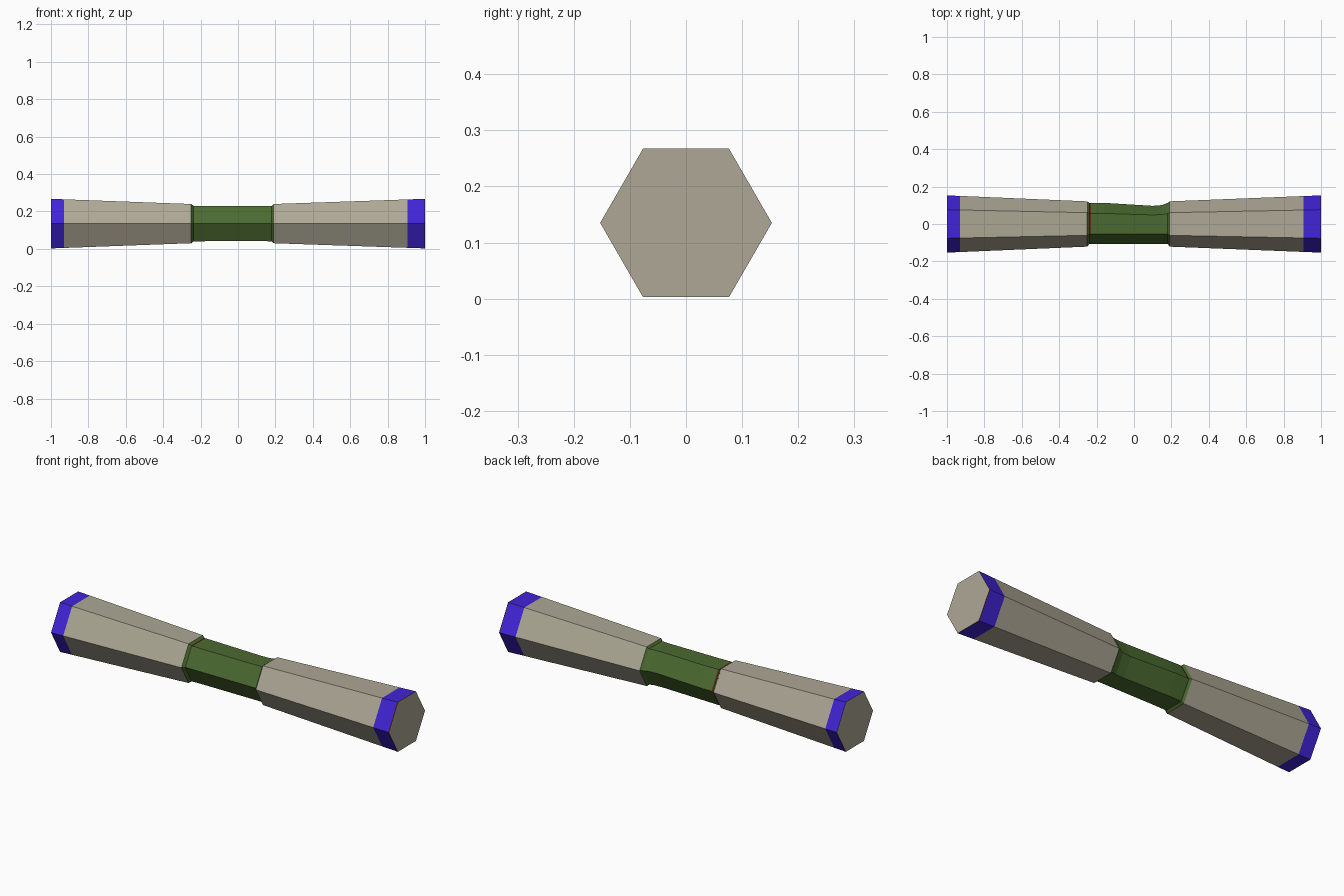
import bpy, bmesh, math

if "Cube" in bpy.data.objects:
    bpy.data.objects.remove(bpy.data.objects["Cube"])

CZ = 0.135  # height of the long axis


def material(name, rgb):
    m = bpy.data.materials.new(name)
    m.diffuse_color = (*rgb, 1)
    m.use_nodes = True
    m.node_tree.nodes["Principled BSDF"].inputs["Base Color"].default_value = m.diffuse_color
    return m


BEIGE = material("warm grey", (0.42, 0.39, 0.30))
BLUE = material("blue", (0.053, 0.017, 0.68))
GREEN = material("grip green", (0.07, 0.144, 0.03))
RED = material("dark red", (0.13, 0.02, 0.012))


def hex_loft(name, stations, mats, rule, cap_start=False, cap_end=False):
    """Loft hexagons along x; station = (x, half height, front reach, back reach)."""
    bm = bmesh.new()
    rings = []
    for x, h, front, back in stations:
        ring = []
        for k in range(6):
            a = math.radians(60 * k)
            reach = back if math.cos(a) > 0 else front
            z = h * math.sin(a) / math.sin(math.pi / 3)
            ring.append(bm.verts.new((x, reach * math.cos(a), CZ + z)))
        rings.append(ring)
    for s, (r0, r1) in enumerate(zip(rings, rings[1:])):
        mid = (stations[s][0] + stations[s + 1][0]) / 2
        for k in range(6):
            n = (k + 1) % 6
            f = bm.faces.new((r0[k], r0[n], r1[n], r1[k]))
            f.material_index = rule(mid, k)
    if cap_start:
        bm.faces.new(rings[0][::-1])
    if cap_end:
        bm.faces.new(rings[-1])
    me = bpy.data.meshes.new(name)
    bm.to_mesh(me)
    bm.free()
    for m in mats:
        me.materials.append(m)
    ob = bpy.data.objects.new(name, me)
    bpy.context.collection.objects.link(ob)
    return ob


def flared(xs):
    """Regular hexagon stations for the tapered ends."""
    out = []
    for x, inner in xs:
        r = 0.121 + (0.153 - 0.121) * (abs(x) - inner) / (1 - inner)
        out.append((x, r * math.sin(math.pi / 3), r, r))
    return out


# tapered ends with blue tip bands
hex_loft("left_end", flared([(x, 0.25) for x in (-1, -0.93, -0.25)]),
         [BEIGE, BLUE], lambda x, k: 1 if x < -0.93 else 0, cap_start=True)
hex_loft("right_end", flared([(x, 0.19) for x in (0.19, 0.905, 0.996, 1)]),
         [BEIGE, BLUE, RED],
         lambda x, k: 2 if x > 0.996 else (1 if x > 0.905 else 0), cap_end=True)

# grip with stepped collars and a shallow hollow on the back edge
grip = [
    (-0.25, 0.105, 0.121, 0.121),
    (-0.238, 0.095, 0.106, 0.112),
    (-0.230, 0.095, 0.106, 0.113),
    (-0.16, 0.094, 0.106, 0.113),
    (0.10, 0.094, 0.106, 0.097),
    (0.15, 0.094, 0.106, 0.101),
    (0.18, 0.095, 0.106, 0.113),
    (0.19, 0.105, 0.121, 0.121),
]
hex_loft("grip", grip, [GREEN, RED],
         lambda x, k: 1 if -0.238 < x < -0.230 and k in (0, 1) else 0)
